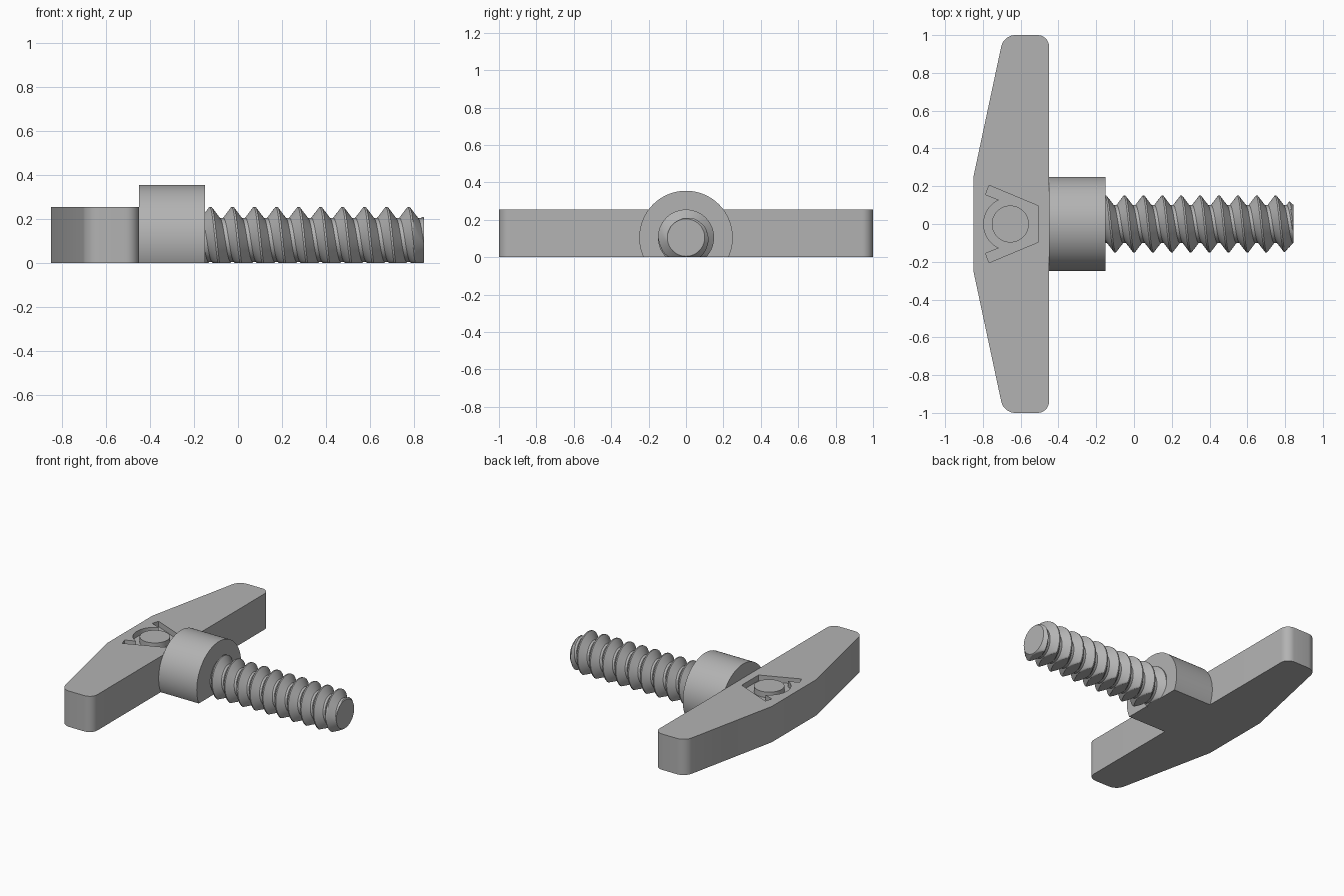
import bpy, bmesh
from math import pi, sin, cos, atan2
from mathutils import Matrix

cube = bpy.data.objects.get("Cube")
if cube:
    bpy.data.objects.remove(cube, do_unlink=True)

AXIS_Z = 0.105
HEIGHT = 0.255
BOSS_X = -0.655

grey = bpy.data.materials.new("light grey plastic")
grey.use_nodes = True
colour = (0.45, 0.45, 0.45, 1)
grey.diffuse_color = colour
grey.node_tree.nodes["Principled BSDF"].inputs["Base Color"].default_value = colour


def make_object(name, bm):
    bmesh.ops.recalc_face_normals(bm, faces=bm.faces[:])
    mesh = bpy.data.meshes.new(name)
    bm.to_mesh(mesh)
    bm.free()
    mesh.materials.append(grey)
    obj = bpy.data.objects.new(name, mesh)
    bpy.context.collection.objects.link(obj)
    return obj


def select_only(obj):
    bpy.ops.object.select_all(action='DESELECT')
    obj.select_set(True)
    bpy.context.view_layer.objects.active = obj


def smooth(obj):
    select_only(obj)
    bpy.ops.object.shade_smooth_by_angle(angle=pi / 6)


def prism(outline, z0, z1):
    bm = bmesh.new()
    face = bm.faces.new([bm.verts.new((x, y, z0)) for x, y in outline])
    top = bmesh.ops.extrude_face_region(bm, geom=[face])["geom"]
    for v in top:
        if isinstance(v, bmesh.types.BMVert):
            v.co.z = z1
    return bm


# Handle: tapered bar with rounded ends
half = [(-0.45, 1), (-0.69, 1), (-0.85, 0.25)]
bm = prism(half + [(x, -y) for x, y in reversed(half)], 0, HEIGHT)
corners = [e for e in bm.edges if all(abs(v.co.y) > 0.99 for v in e.verts)
           and abs(e.verts[0].co.z - e.verts[1].co.z) > 0.1]
bmesh.ops.bevel(bm, geom=corners, offset=0.06, offset_type='OFFSET',
                segments=8, profile=0.5, affect='EDGES')
handle = make_object("handle", bm)

# Shallow recess around the round boss: flared arms and an arc at the back
arms = [(-0.505, 0.095), (-0.768, 0.205), (-0.785, 0.155)]
reach = atan2(0.128, -0.715 - BOSS_X)
steps = 24
arc = [(BOSS_X + 0.141 * cos(a), 0.141 * sin(a))
       for a in (reach + (2 * pi - 2 * reach) * i / steps for i in range(steps + 1))]
outline = arms + arc + [(x, -y) for x, y in reversed(arms)]
cutter = make_object("recess_cutter", prism(outline, HEIGHT - 0.04, HEIGHT + 0.1))
cutter.hide_render = True
cut = handle.modifiers.new("recess", 'BOOLEAN')
cut.operation = 'DIFFERENCE'
cut.solver = 'EXACT'
cut.object = cutter
select_only(handle)
bpy.ops.object.modifier_apply(modifier=cut.name)
bpy.data.objects.remove(cutter, do_unlink=True)
smooth(handle)

# Boss standing in the recess, flush with the handle top
ring = [(BOSS_X + 0.098 * cos(2 * pi * i / 48), 0.098 * sin(2 * pi * i / 48))
        for i in range(48)]
smooth(make_object("boss", prism(ring, HEIGHT - 0.05, HEIGHT)))

# Collar: cylinder along x, cut flat underneath
bm = bmesh.new()
bmesh.ops.create_cone(bm, cap_ends=True, segments=96, radius1=0.25, radius2=0.25, depth=0.3,
                      matrix=Matrix.Translation((-0.3, 0, AXIS_Z)) @ Matrix.Rotation(pi / 2, 4, 'Y'))
bmesh.ops.bisect_plane(bm, geom=bm.verts[:] + bm.edges[:] + bm.faces[:],
                       plane_co=(0, 0, 0), plane_no=(0, 0, 1), clear_inner=True)
bmesh.ops.holes_fill(bm, edges=[e for e in bm.edges if e.is_boundary], sides=0)
smooth(make_object("collar", bm))

# Threaded shaft: helical grid with a chamfered tip and a flat underside
START, END, PITCH = -0.16, 0.845, 0.1
CREST, ROOT = 0.15, 0.1
AROUND, PER_TURN, TURNS = 72, 24, 13


def thread_radius(x, turn):
    phase = ((x - 0.05) / PITCH - turn) % 1
    from_crest = min(phase, 1 - phase)
    t = min(max((from_crest - 1 / 24) / (9 / 24), 0), 1)
    return min(CREST + (ROOT - CREST) * t, ROOT + END - x)


bm = bmesh.new()
grid = []
for row in range(PER_TURN * TURNS + 1):
    line = []
    for j in range(AROUND + 1):
        turn = j / AROUND
        x = -0.35 + PITCH * (row / PER_TURN + turn)
        x = min(max(x, START), END)
        r = thread_radius(x, turn)
        z = AXIS_Z + r * sin(2 * pi * turn)
        line.append(bm.verts.new((x, r * cos(2 * pi * turn), max(z, 0))))
    grid.append(line)
for a, b in zip(grid, grid[1:]):
    for j in range(AROUND):
        bm.faces.new((a[j], a[j + 1], b[j + 1], b[j]))
bmesh.ops.remove_doubles(bm, verts=bm.verts[:], dist=0.00002)
bmesh.ops.holes_fill(bm, edges=[e for e in bm.edges if e.is_boundary], sides=0)
smooth(make_object("threaded_shaft", bm))
